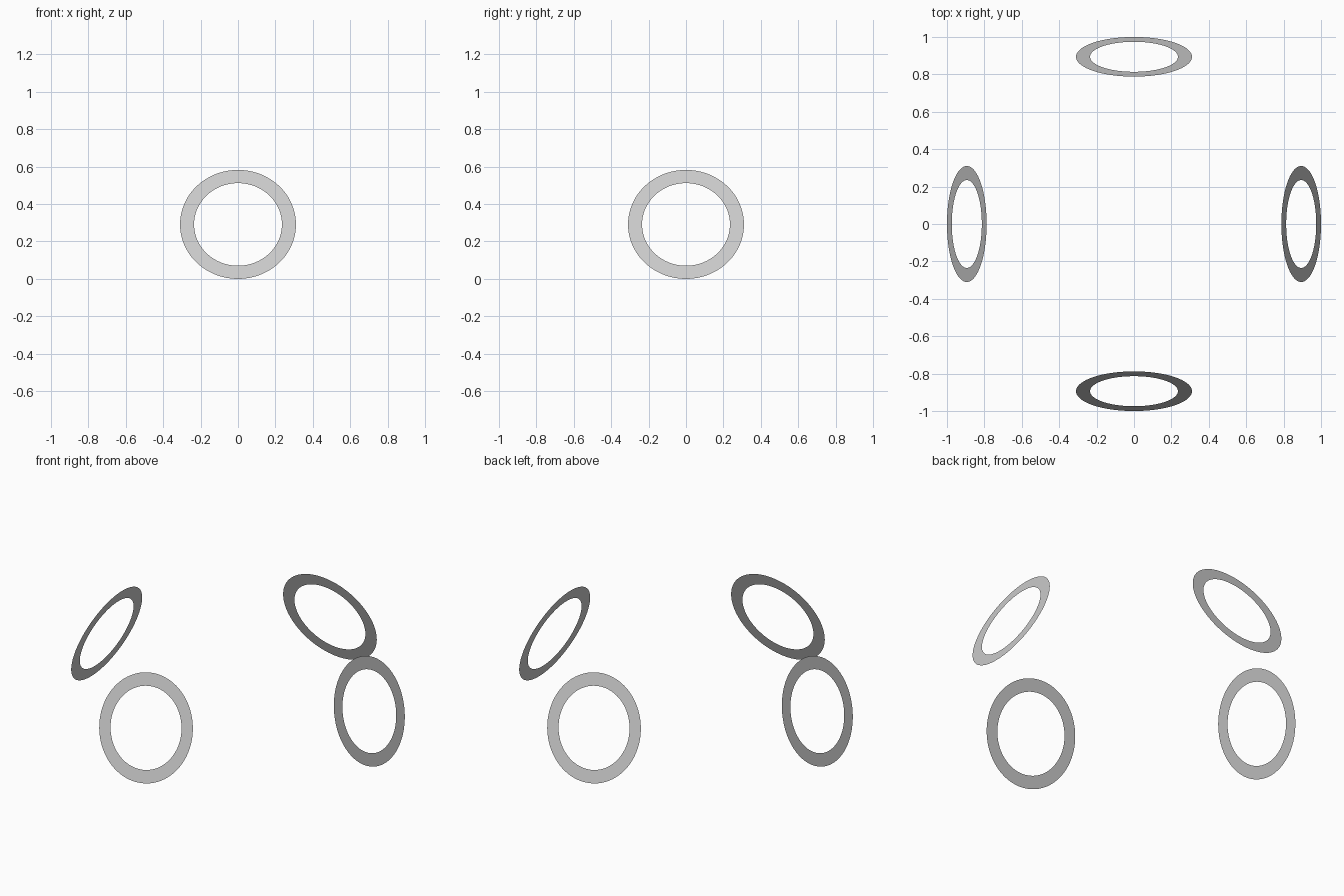
import bpy, bmesh
from math import radians, sin, cos
from mathutils import Matrix

if "Cube" in bpy.data.objects:
    bpy.data.objects.remove(bpy.data.objects["Cube"])

OUTER, INNER, SEGMENTS = 0.31, 0.235, 96
TILT = radians(20)
DISTANCE = 1 - OUTER * sin(TILT)
HEIGHT = OUTER * cos(TILT)


def flat_ring(name, turn):
    """Paper-thin ring, top leaning inward, placed around the z axis."""
    bm = bmesh.new()
    for radius in (OUTER, INNER):
        bmesh.ops.create_circle(bm, segments=SEGMENTS, radius=radius)
    bmesh.ops.bridge_loops(bm, edges=bm.edges[:])
    for face in bm.faces:
        face.normal_update()
        if face.normal.z < 0:
            face.normal_flip()
    # stand the ring up facing the front, lean it back, then turn it into place
    bm.transform(Matrix.Rotation(turn, 4, 'Z')
                 @ Matrix.Translation((0, -DISTANCE, HEIGHT))
                 @ Matrix.Rotation(radians(90) - TILT, 4, 'X'))
    mesh = bpy.data.meshes.new(name)
    bm.to_mesh(mesh)
    bm.free()
    bpy.context.collection.objects.link(bpy.data.objects.new(name, mesh))


# Four identical rings, one per side
for i, side in enumerate(("front", "right", "back", "left")):
    flat_ring(side + "_ring", radians(90 * i))
